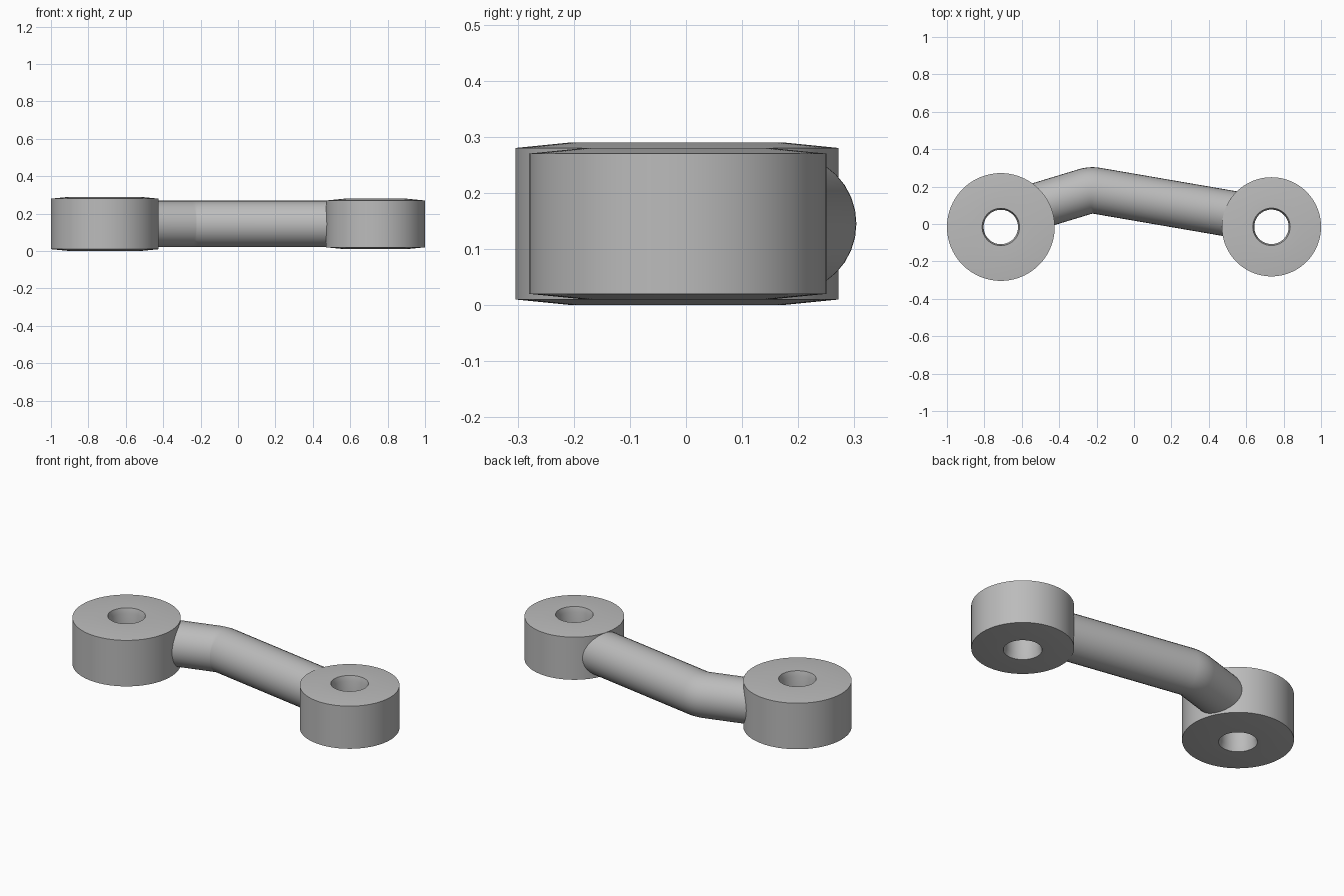
import bpy, bmesh
from math import tau, radians
from mathutils import Matrix, Vector

cube = bpy.data.objects.get("Cube")
if cube:
    bpy.data.objects.remove(cube, do_unlink=True)

MID_Z = 0.145

grey = bpy.data.materials.new("plain_grey")
grey.use_nodes = True
COLOUR = (0.5, 0.5, 0.5, 1)
grey.diffuse_color = COLOUR
grey.node_tree.nodes["Principled BSDF"].inputs["Base Color"].default_value = COLOUR


def smooth(obj):
    bpy.ops.object.select_all(action='DESELECT')
    obj.select_set(True)
    bpy.context.view_layer.objects.active = obj
    bpy.ops.object.shade_smooth_by_angle(angle=radians(30))


def make_eye(name, x, y, radius, half_height, segments=96):
    """Ring with slightly coned faces and a bore eased at both mouths."""
    wall = half_height - 0.01
    upper = [(radius, wall), (radius - 0.1, half_height),
             (0.1, half_height), (0.092, half_height - 0.03)]
    profile = upper + [(r, -h) for r, h in reversed(upper)]
    bm = bmesh.new()
    rings = []
    for i in range(segments):
        turn = Matrix.Rotation(tau * i / segments, 3, 'Z')
        rings.append([bm.verts.new(turn @ Vector((r, 0, h))) for r, h in profile])
    count = len(profile)
    for i in range(segments):
        a, b = rings[i], rings[(i + 1) % segments]
        for j in range(count):
            k = (j + 1) % count
            bm.faces.new((a[j], b[j], b[k], a[k]))
    bmesh.ops.recalc_face_normals(bm, faces=bm.faces)
    mesh = bpy.data.meshes.new(name)
    bm.to_mesh(mesh)
    bm.free()
    mesh.materials.append(grey)
    obj = bpy.data.objects.new(name, mesh)
    obj.location = (x, y, MID_Z)
    bpy.context.collection.objects.link(obj)
    smooth(obj)


def make_rod(name, start, bend, end, radius, ease=0.03):
    """Round bar along two straight runs with a tight rounded bend."""
    start, bend, end = Vector(start), Vector(bend), Vector(end)
    p = bend + (start - bend).normalized() * ease
    q = bend + (end - bend).normalized() * ease
    steps = 6
    path = [start]
    for i in range(steps + 1):
        t = i / steps
        path.append(p.lerp(bend, t).lerp(bend.lerp(q, t), t))
    path.append(end)
    curve = bpy.data.curves.new(name, 'CURVE')
    curve.dimensions = '3D'
    curve.bevel_depth = radius
    curve.bevel_resolution = 14
    curve.use_fill_caps = True
    spline = curve.splines.new('POLY')
    spline.points.add(len(path) - 1)
    for point, co in zip(spline.points, path):
        point.co = (co.x, co.y, MID_Z, 1)
    curve.materials.append(grey)
    obj = bpy.data.objects.new(name, curve)
    bpy.context.collection.objects.link(obj)
    bpy.ops.object.select_all(action='DESELECT')
    obj.select_set(True)
    bpy.context.view_layer.objects.active = obj
    bpy.ops.object.convert(target='MESH')
    smooth(bpy.context.view_layer.objects.active)


# Large eye, small eye and the bent bar that joins them
make_eye("right_eye", -0.712, -0.016, 0.288, 0.145)
make_eye("left_eye", 0.735, -0.015, 0.265, 0.135)
make_rod("bent_rod", (-0.56, 0.083, 0), (-0.23, 0.183, 0), (0.59, 0.042, 0), 0.124)
